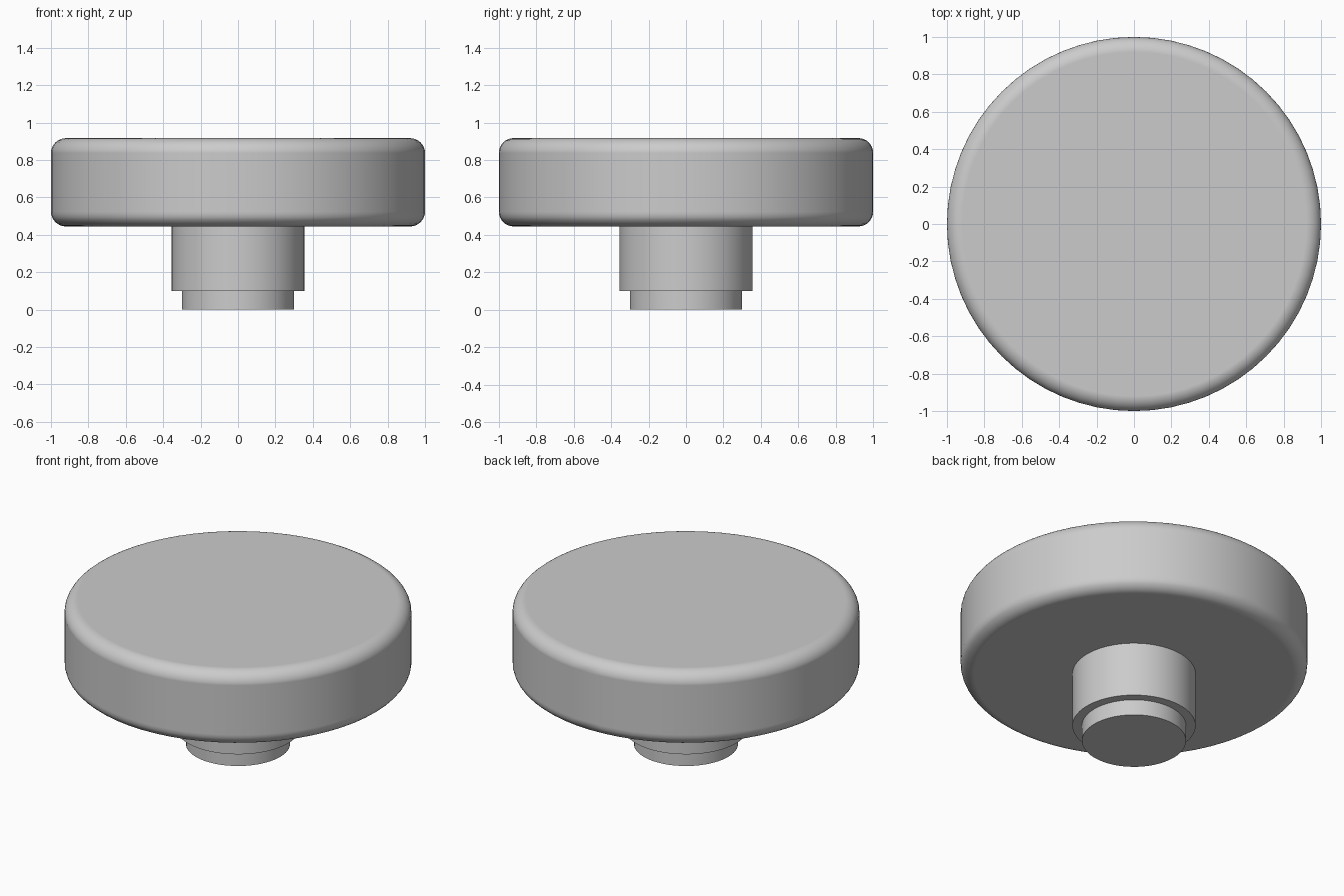
import bpy
import math

cube = bpy.data.objects.get("Cube")
if cube:
    bpy.data.objects.remove(cube, do_unlink=True)

# Single plain grey material
grey = bpy.data.materials.new("plain_grey")
grey.use_nodes = True
colour = (0.6, 0.6, 0.6, 1.0)
grey.diffuse_color = colour
grey.node_tree.nodes["Principled BSDF"].inputs["Base Color"].default_value = colour


def disc(name, radius, bottom, top, sides=64, rounding=0.0):
    """Upright cylinder between two heights, with optionally rounded rims."""
    bpy.ops.mesh.primitive_cylinder_add(
        vertices=sides, radius=radius, depth=top - bottom,
        location=(0, 0, (bottom + top) / 2))
    obj = bpy.context.object
    obj.name = name
    obj.data.materials.append(grey)
    bpy.ops.object.shade_smooth_by_angle(angle=math.radians(35))
    if rounding:
        bevel = obj.modifiers.new("rounded_rims", 'BEVEL')
        bevel.width = rounding
        bevel.segments = 8
        bevel.limit_method = 'ANGLE'
        bevel.angle_limit = math.radians(40)
        bevel.harden_normals = True
    return obj


# Wide rounded head on a stepped stem
disc("knob_head", 1.0, 0.445, 0.917, rounding=0.08)
disc("stem", 0.355, 0.1, 0.445)
disc("stem_tip", 0.3, 0.0, 0.1)
